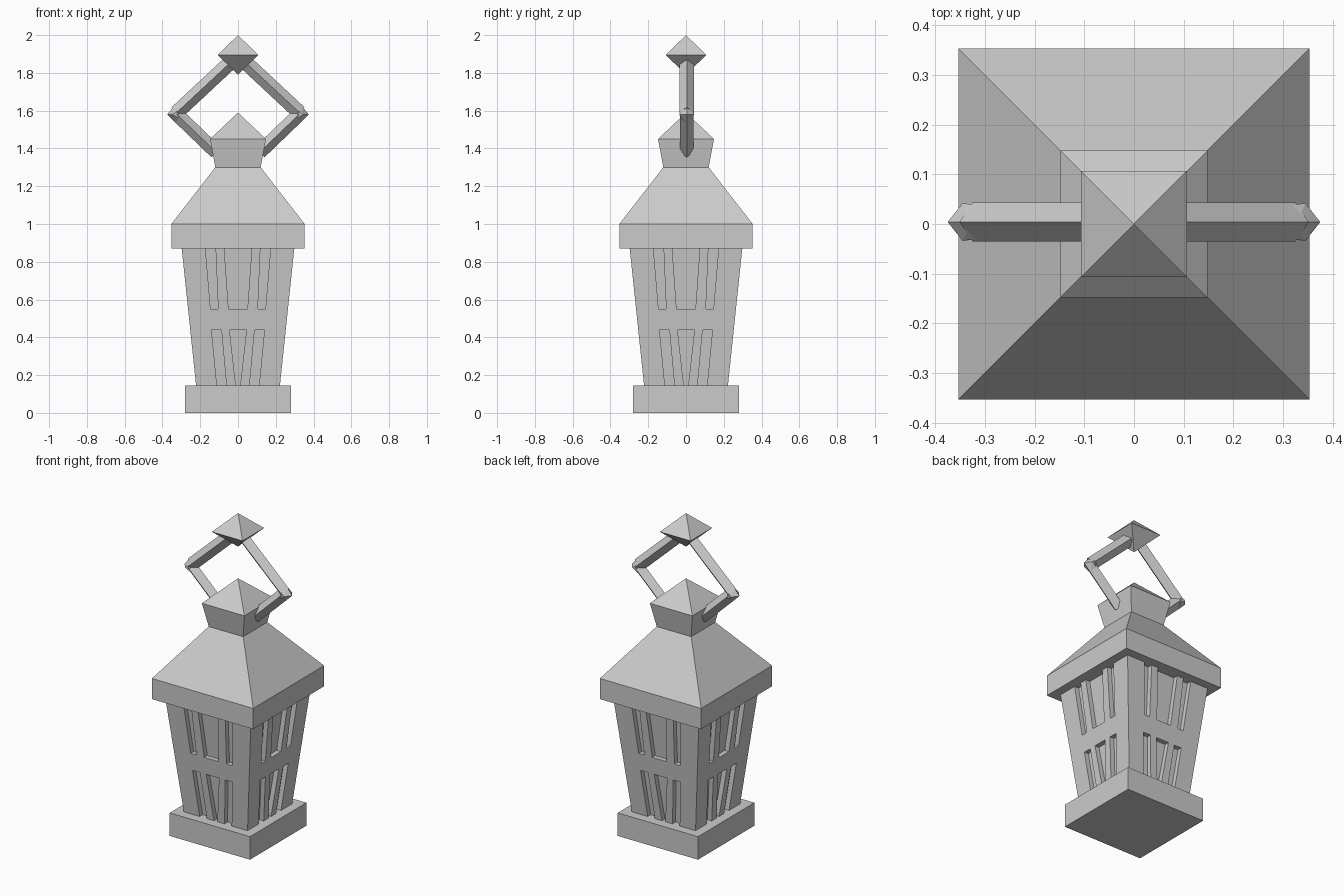
import bpy, bmesh
from mathutils import Vector, Matrix
from math import pi

if "Cube" in bpy.data.objects:
    bpy.data.objects.remove(bpy.data.objects["Cube"])


def hull_into(bm, pts):
    vs = [bm.verts.new(p) for p in pts]
    bmesh.ops.convex_hull(bm, input=vs)


def make(name, *solids):
    """One object made of convex solids, each given by its corner points."""
    bm = bmesh.new()
    for pts in solids:
        hull_into(bm, pts)
    bmesh.ops.dissolve_limit(bm, angle_limit=0.005, verts=bm.verts, edges=bm.edges)
    bmesh.ops.recalc_face_normals(bm, faces=bm.faces)
    me = bpy.data.meshes.new(name)
    bm.to_mesh(me)
    bm.free()
    ob = bpy.data.objects.new(name, me)
    bpy.context.collection.objects.link(ob)
    return ob


def square(h, z):
    return [(0, 0, z)] if h == 0 else [(x, y, z) for x in (-h, h) for y in (-h, h)]


def stack(*levels):
    return [p for h, z in levels for p in square(h, z)]


def mirror_x(pts):
    return [(-x, y, z) for x, y, z in pts]


# base, roof and finials
make("base", stack((0.28, 0), (0.28, 0.145)))
make("roof_slab", stack((0.353, 0.87), (0.353, 1.0)))
make("roof", stack((0.353, 1.0), (0.12, 1.3)))
make("roof_finial", stack((0.12, 1.3), (0.148, 1.45), (0, 1.59)))
make("top_knob", stack((0, 1.79), (0.107, 1.895), (0, 2.0)))

# tapered lantern body
Z0, Z1 = 0.145, 0.87
body = make("lantern_body", stack((0.222, Z0), (0.298, Z1)))


def wall(z):
    return 0.222 + 0.076 * (z - Z0) / (Z1 - Z0)


# window slots: bottom left, bottom right, top left, top right, low z, high z
slots = [(-0.05, 0.05, -0.075, 0.075, 0.55, 0.90),
         (-0.01, 0.01, -0.045, 0.045, 0.13, 0.44)]
for s in (-1, 1):
    slots.append((0.105 * s, 0.145 * s, 0.12 * s, 0.175 * s, 0.55, 0.90))
    slots.append((0.06 * s, 0.11 * s, 0.088 * s, 0.14 * s, 0.13, 0.44))

cutters = []
for side in range(4):
    turn = Matrix.Rotation(side * pi / 2, 3, 'Z')
    for a, b, c, d, lo, hi in slots:
        cutters.append([turn @ Vector((x, -wall(z) + off, z))
                        for x, z in ((a, lo), (b, lo), (c, hi), (d, hi))
                        for off in (0.03, -0.04)])
cutter = make("window_cutter", *cutters)
mod = body.modifiers.new("windows", 'BOOLEAN')
mod.operation = 'DIFFERENCE'
mod.solver = 'EXACT'
mod.object = cutter
bpy.context.view_layer.objects.active = body
bpy.ops.object.modifier_apply(modifier=mod.name)
bpy.data.objects.remove(cutter)


# handle bars with a diamond section
def bar(p, q, r):
    p, q = Vector((p[0], 0.004, p[1])), Vector((q[0], 0.004, q[1]))
    y = Vector((0, r, 0))
    n = (q - p).cross(y).normalized() * r
    return [tuple(e + o) for e in (p, q) for o in (y, -y, n, -n)]


upper = bar((0.03, 1.865), (0.325, 1.59), 0.039)
lower = bar((0.325, 1.582), (0.115, 1.38), 0.037)
knuckle = [(0.375, 0.004, 1.58), (0.345, 0.042, 1.58), (0.345, -0.034, 1.58),
           (0.328, 0.004, 1.635), (0.33, 0.004, 1.535)]
knuckle += [(0.315, y, z) for y in (-0.03, 0.038) for z in (1.56, 1.605)]
for side, f in (("right", list), ("left", mirror_x)):
    make(side + "_upper_handle_bar", f(upper))
    make(side + "_lower_handle_bar", f(lower))
    make(side + "_handle_joint", f(knuckle))
